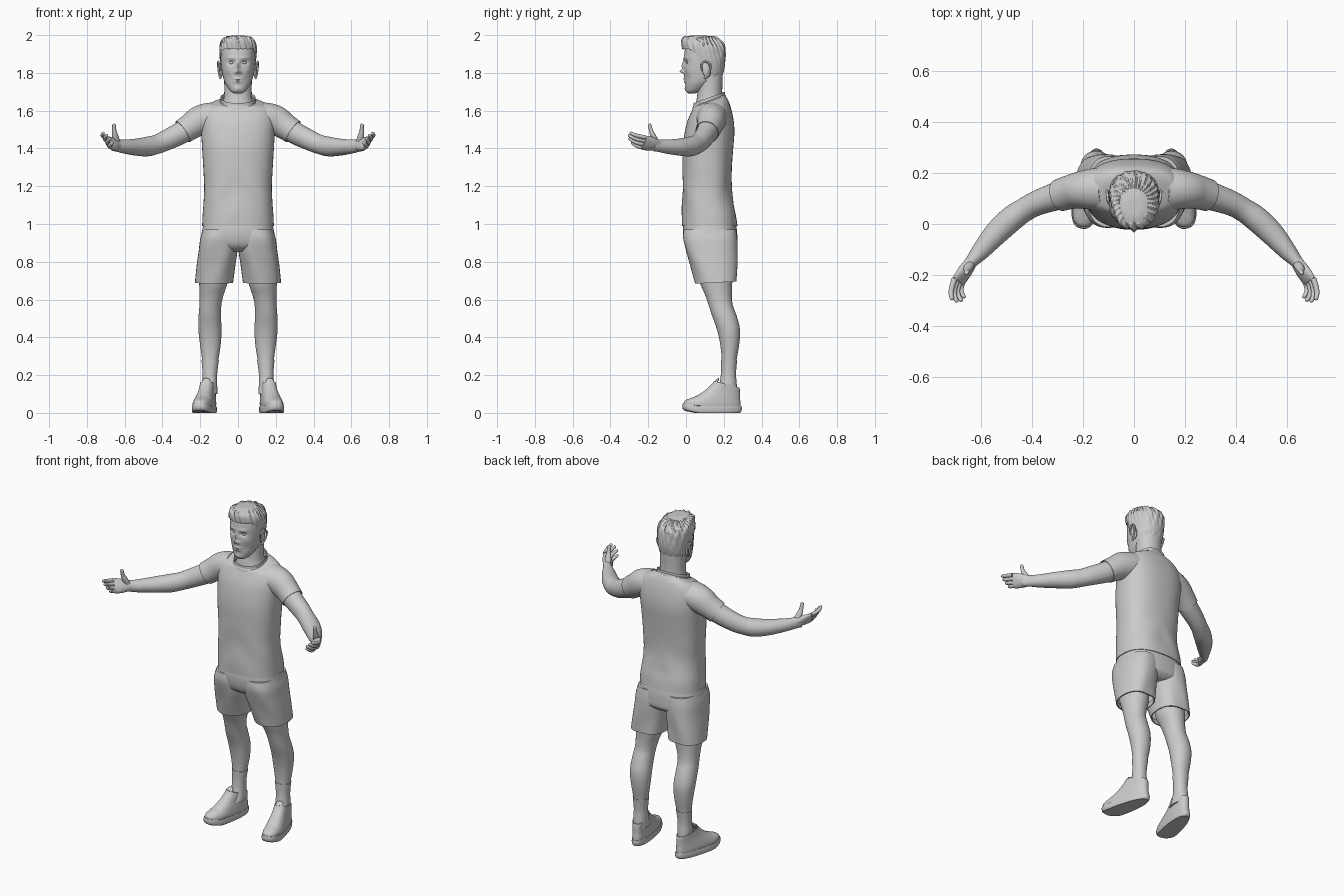
import bpy, bmesh, math
from mathutils import Vector, Matrix


def spline(rows, sub):
    """Catmull-Rom interpolation of rows of numbers."""
    out, n = [], len(rows)
    for i in range(n - 1):
        a, b, c, d = rows[max(i - 1, 0)], rows[i], rows[i + 1], rows[min(i + 2, n - 1)]
        for k in range(sub):
            t = k / sub
            out.append([0.5 * (2 * q + (r - p) * t + (2 * p - 5 * q + 4 * r - s) * t * t
                               + (3 * q - p - 3 * r + s) * t ** 3) for p, q, r, s in zip(a, b, c, d)])
    return out + [list(rows[-1])]


def end_rings(rings, kind):
    """Extra rings after the last one: a folded hem lip or a rounded tip."""
    last, prev = rings[-1], rings[-2]
    c = sum(last, Vector()) / len(last)
    axis = (c - sum(prev, Vector()) / len(prev)).normalized()
    if kind == "lip":
        return [[c + (v - c) * .94 for v in last], [c + (v - c) * .93 - axis * .03 for v in last]]
    if kind == "round":
        r = sum((v - c).length for v in last) / len(last)
        return [[c + (v - c) * math.cos(a) + axis * r * math.sin(a) for v in last] for a in (.4, .8, 1.2, 1.45)]
    return []


def skin(name, rings, ends=("cap", "cap"), mirror=False, warp=None, keep=None, angle=50):
    rings = end_rings(rings[::-1], ends[0])[::-1] + rings + end_rings(rings, ends[1])
    bm = bmesh.new()
    vs = [[bm.verts.new(warp(v.copy()) if warp else v) for v in r] for r in rings]
    n = len(vs[0])
    for a, b in zip(vs, vs[1:]):
        for i in range(n):
            bm.faces.new((a[i], a[(i + 1) % n], b[(i + 1) % n], b[i]))
    for kind, r in zip(ends, (vs[0], vs[-1])):
        if kind != "lip":
            bm.faces.new(r)
    bmesh.ops.recalc_face_normals(bm, faces=bm.faces)
    if keep:
        bmesh.ops.delete(bm, geom=[f for f in bm.faces if not keep(f.calc_center_median())], context="FACES")
    return finish(name, bm, mirror, angle)


def finish(name, bm, mirror=False, angle=50):
    me = bpy.data.meshes.new(name)
    bm.to_mesh(me)
    bm.free()
    ob = bpy.data.objects.new(name, me)
    bpy.context.collection.objects.link(ob)
    bpy.ops.object.select_all(action="DESELECT")
    ob.select_set(True)
    bpy.context.view_layer.objects.active = ob
    bpy.ops.object.shade_smooth_by_angle(angle=math.radians(angle))
    if mirror:
        ob.modifiers.new("Mirror", "MIRROR").use_mirror_merge = False
    return ob


def loft(name, rows, segs=48, sub=5, **kw):
    """Rows: z, x0, x1, y_front, y_back, roundness exponent, tilt."""
    rings = []
    for z, x0, x1, y0, y1, e, tilt in spline(rows, sub):
        ring = []
        for i in range(segs):
            a = math.tau * i / segs
            c, s = math.cos(a), math.sin(a)
            dy = (y1 - y0) / 2 * math.copysign(abs(s) ** (2 / e), s)
            ring.append(Vector(((x0 + x1) / 2 + (x1 - x0) / 2 * math.copysign(abs(c) ** (2 / e), c),
                                (y0 + y1) / 2 + dy, z + tilt * dy)))
        rings.append(ring)
    return skin(name, rings, **kw)


def body(rows, e=2.4):
    """Centred rows: z, half width, y_front, y_back."""
    return [(r[0], -r[1], r[1], r[2], r[3], e, r[4] if len(r) > 4 else 0) for r in rows]


def tube(name, pts, up=(0, 0, 1), segs=24, sub=5, **kw):
    """Points: x, y, z, radius along up, radius across."""
    p, rings = spline(pts, sub), []
    for i, q in enumerate(p):
        t = (Vector(p[min(i + 1, len(p) - 1)][:3]) - Vector(p[max(i - 1, 0)][:3])).normalized()
        u = Vector(up)
        u = (u - t * u.dot(t)).normalized()
        w = t.cross(u)
        rings.append([Vector(q[:3]) + u * q[3] * math.cos(math.tau * k / segs)
                      + w * q[4] * math.sin(math.tau * k / segs) for k in range(segs)])
    return skin(name, rings, **kw)


def ball(name, loc, size, rot=0, mirror=True):
    bm = bmesh.new()
    m = Matrix.Translation(loc) @ Matrix.Rotation(rot, 4, "X") @ Matrix.Diagonal((*size, 1))
    bmesh.ops.create_uvsphere(bm, u_segments=24, v_segments=14, radius=1, matrix=m)
    return finish(name, bm, mirror)


# Head with sculpted face
BUMPS = [(0, 1.838, .010, .026, .012), (0, 1.808, .011, .010, .021), (.014, 1.802, .007, .007, .008),
         (.034, 1.855, .018, .011, -.013), (.035, 1.879, .026, .008, .005), (0, 1.767, .020, .005, .006),
         (0, 1.753, .017, .005, .006), (0, 1.760, .024, .0025, -.003), (0, 1.715, .020, .012, .005),
         (.055, 1.815, .018, .018, .004), (.045, 1.770, .018, .02, -.004)]


def face(v):
    if v.y < .09:
        v.y -= sum(a * math.exp(-((abs(v.x) - x) / sx) ** 2 - ((v.z - z) / sz) ** 2)
                   for x, z, sx, sz, a in BUMPS)
    return v


loft("head", body([(1.692, .022, .012, .05), (1.705, .042, .0, .085), (1.74, .066, -.004, .135),
                   (1.77, .077, -.009, .175), (1.81, .085, -.010, .195), (1.85, .089, -.011, .201),
                   (1.90, .090, -.009, .201), (1.94, .084, .0, .192), (1.97, .066, .025, .168),
                   (1.985, .03, .06, .13)], 2.2), segs=128, sub=8, warp=face)
ball("eye", (.034, .012, 1.854), (.013, .012, .009))
loft("neck", body([(1.58, .11, .045, .215), (1.64, .082, .052, .202), (1.69, .073, .06, .192),
                   (1.80, .074, .06, .195)], 2.1))

# Ears: flat shell and raised rim
ball("ear", (.090, .107, 1.815), (.011, .022, .040), .2)
tube("ear_rim", [(.095, .085, 1.815, .004, .004), (.100, .082, 1.845, .005, .005), (.104, .105, 1.860, .005, .005),
                 (.106, .130, 1.840, .005, .005), (.101, .122, 1.800, .005, .005), (.094, .100, 1.774, .006, .006)],
     up=(1, 0, 0), segs=10, mirror=True, ends=("round", "round"))

# Hair cap with a swept front
LINE = [(-.1, 1.93), (.02, 1.925), (.055, 1.90), (.066, 1.835), (.085, 1.835), (.09, 1.868), (.13, 1.865),
        (.145, 1.77), (.17, 1.735), (.3, 1.72)]


def above_hairline(c):
    for (y0, z0), (y1, z1) in zip(LINE, LINE[1:]):
        if y0 <= c.y <= y1:
            return c.z > z0 + (z1 - z0) * (c.y - y0) / (y1 - y0)
    return True


def strands(v):
    d = Vector((v.x, v.y - .1, 0))
    wave = math.sin(26 * math.atan2(d.y, d.x) + 70 * v.z) + math.sin(v.x * 160 + v.y * 60 + v.z * 40)
    v += d * .022 * wave * min(1, max(0, (v.z - 1.8) * 8))
    if v.z < 1.992:
        v.z += .003 * wave
    return v


loft("hair", body([(1.71, .072, .03, .178), (1.77, .081, .0, .187), (1.81, .089, -.008, .2), (1.85, .093, -.012, .207),
                   (1.90, .097, -.012, .208), (1.94, .097, -.019, .203), (1.97, .084, -.020, .182),
                   (1.988, .064, -.006, .152), (1.997, .035, .025, .11), (1.998, .012, .05, .08)], 2.2),
     segs=128, sub=8, warp=strands, keep=above_hairline)


# Shirt torso, collar and sleeves
def folds(v):
    k = max(0, 1 - abs(v.z - 1.13) / .2) * .003
    v.y += k * math.sin(22 * v.z + 30 * abs(v.x))
    return v


loft("shirt", body([(.99, .190, -.020, .272), (1.05, .187, -.021, .265), (1.12, .182, -.020, .250),
                    (1.2, .179, -.018, .241), (1.3, .184, -.019, .243), (1.4, .190, -.018, .250),
                    (1.48, .195, -.008, .256), (1.54, .198, .006, .253), (1.59, .192, .024, .243, .05),
                    (1.625, .168, .036, .230, .15), (1.642, .130, .040, .218, .25), (1.650, .092, .040, .206, .36)]),
     segs=64, sub=6, ends=("lip", "lip"), warp=folds)
loft("collar", body([(1.640, .099, .033, .212, .36), (1.649, .096, .035, .210, .36), (1.656, .090, .040, .205, .36)], 2.2),
     ends=("lip", "lip"))
tube("sleeve", [(.12, .138, 1.572, .074, .085), (.17, .136, 1.558, .080, .080), (.21, .133, 1.542, .079, .073),
                (.25, .125, 1.517, .070, .067), (.293, .112, 1.488, .066, .063)],
     segs=40, mirror=True, ends=("cap", "lip"))

# Arms
tube("arm", [(.18, .134, 1.55, .06, .055), (.24, .127, 1.522, .061, .058), (.30, .110, 1.483, .059, .055),
             (.38, .082, 1.443, .054, .049), (.43, .055, 1.422, .051, .047), (.48, .020, 1.410, .052, .050),
             (.54, -.036, 1.407, .045, .047), (.60, -.105, 1.410, .037, .036), (.635, -.145, 1.415, .033, .026),
             (.66, -.175, 1.42, .034, .02)], segs=32, mirror=True)

# Hands: palm, four curled fingers, thumb
across = Vector((.52, .15, .84)).normalized()
ahead = Vector((.45, -.88, .08)).normalized()
inward = ahead.cross(across).normalized()
if inward.x > 0:
    inward = -inward
wrist, knuckle = Vector((.635, -.145, 1.415)), Vector((.690, -.226, 1.432))
tube("palm", [(*wrist, .028, .022), (*wrist.lerp(knuckle, .45), .039, .022), (*wrist.lerp(knuckle, .8), .043, .018),
              (*knuckle, .041, .014)], up=across, mirror=True, ends=("round", "cap"))
for fname, s, size, curl in (("index", .032, .95, .4), ("middle", .011, 1.05, .6),
                             ("ring", -.011, 1, .8), ("little", -.031, .8, .9)):
    p = knuckle + across * s - ahead * .008
    pts = [(*p, .0115, .0115)]
    for step, bend, r in ((.038, .2, .0108), (.027, curl, .010), (.022, curl * 2.2, .0082)):
        p = p + (ahead + inward * bend).normalized() * step * size
        pts.append((*p, r, r))
    tube(fname + "_finger", pts, up=across, segs=14, sub=4, mirror=True, ends=("cap", "round"))
tube("thumb", [(.640, -.155, 1.428, .018, .016), (.650, -.172, 1.462, .018, .015), (.655, -.184, 1.492, .012, .011),
               (.656, -.192, 1.522, .010, .009)], up=(1, 0, 0), segs=16, mirror=True, ends=("round", "round"))

# Shorts: hips and two legs
loft("shorts_hips", body([(1.03, .178, -.008, .255), (.98, .187, -.017, .268), (.92, .196, -.012, .272),
                          (.88, .185, .005, .268), (.855, .12, .04, .24)], 2.5))


def creases(v):
    v.y += .004 * math.sin(40 * v.x + 18 * v.z) * min(1, max(0, (.95 - v.z) * 6))
    return v


loft("shorts_leg", [(.97, .01, .186, -.012, .265, 2.4, 0), (.92, .002, .200, -.015, .271, 2.5, 0),
                    (.85, .004, .209, .002, .272, 2.5, 0), (.78, .014, .219, .024, .271, 2.4, 0),
                    (.69, .026, .228, .052, .270, 2.3, .05)],
     mirror=True, ends=("cap", "lip"), warp=creases)

# Legs and socks
LEG = [(.78, .05, .212, .055, .25), (.69, .056, .206, .074, .245), (.62, .078, .203, .103, .243),
       (.57, .088, .204, .120, .248), (.52, .090, .208, .136, .266), (.46, .088, .210, .158, .283),
       (.41, .088, .207, .172, .286), (.35, .093, .199, .183, .280), (.28, .104, .190, .189, .268),
       (.21, .113, .185, .188, .262), (.15, .113, .188, .178, .266), (.10, .112, .19, .15, .27)]
loft("leg", [(*r, 2.1, 0) for r in LEG], mirror=True)
loft("sock", [(z, a - .003, b + .003, c - .003, d + .003, 2.1, 0) for z, a, b, c, d in LEG[:7:-1]],
     mirror=True, ends=("cap", "lip"))

# Shoes, turned outward around the heel
TURN = Matrix.Translation((.15, .25, 0)) @ Matrix.Rotation(.21, 4, "Z") @ Matrix.Translation((-.15, -.25, 0))


def shoe(v):
    v.x = .15 + (v.x - .15) * (1.13 - v.y)
    v.z += max(0, .05 - v.y) * .2
    return TURN @ v


def shoe_rows(rows):
    return [(z, .15 - w, .15 + w, f, b, 2.5, t) for z, w, f, b, t in rows]


loft("shoe_sole", shoe_rows([(.0, .051, -.012, .285, 0), (.008, .054, -.022, .293, 0), (.025, .054, -.024, .296, 0),
                             (.036, .052, -.021, .293, 0)]), warp=shoe, mirror=True, sub=3, angle=35)
loft("shoe_upper", shoe_rows([(.03, .050, -.018, .290, 0), (.050, .051, -.012, .289, 0), (.068, .049, .012, .287, 0),
                              (.088, .046, .055, .286, -.03), (.110, .043, .096, .286, -.08),
                              (.135, .042, .130, .285, -.16), (.150, .042, .146, .282, -.25)]),
     warp=shoe, mirror=True, ends=("cap", "lip"))
tube("shoe_tongue", [(.15, .075, .082, .006, .026), (.15, .11, .112, .007, .025), (.15, .145, .15, .007, .024),
                     (.15, .163, .172, .006, .022)], warp=shoe, mirror=True, ends=("round", "round"))
for i in range(4):
    y, z = .078 + .02 * i, .088 + .019 * i
    tube(f"shoe_lace_{i + 1}", [(.118, y + .02, z - .008, .004, .004), (.15, y, z + .004, .004, .004),
                                (.182, y + .02, z - .008, .004, .004)],
         segs=8, warp=shoe, mirror=True, ends=("round", "round"))
